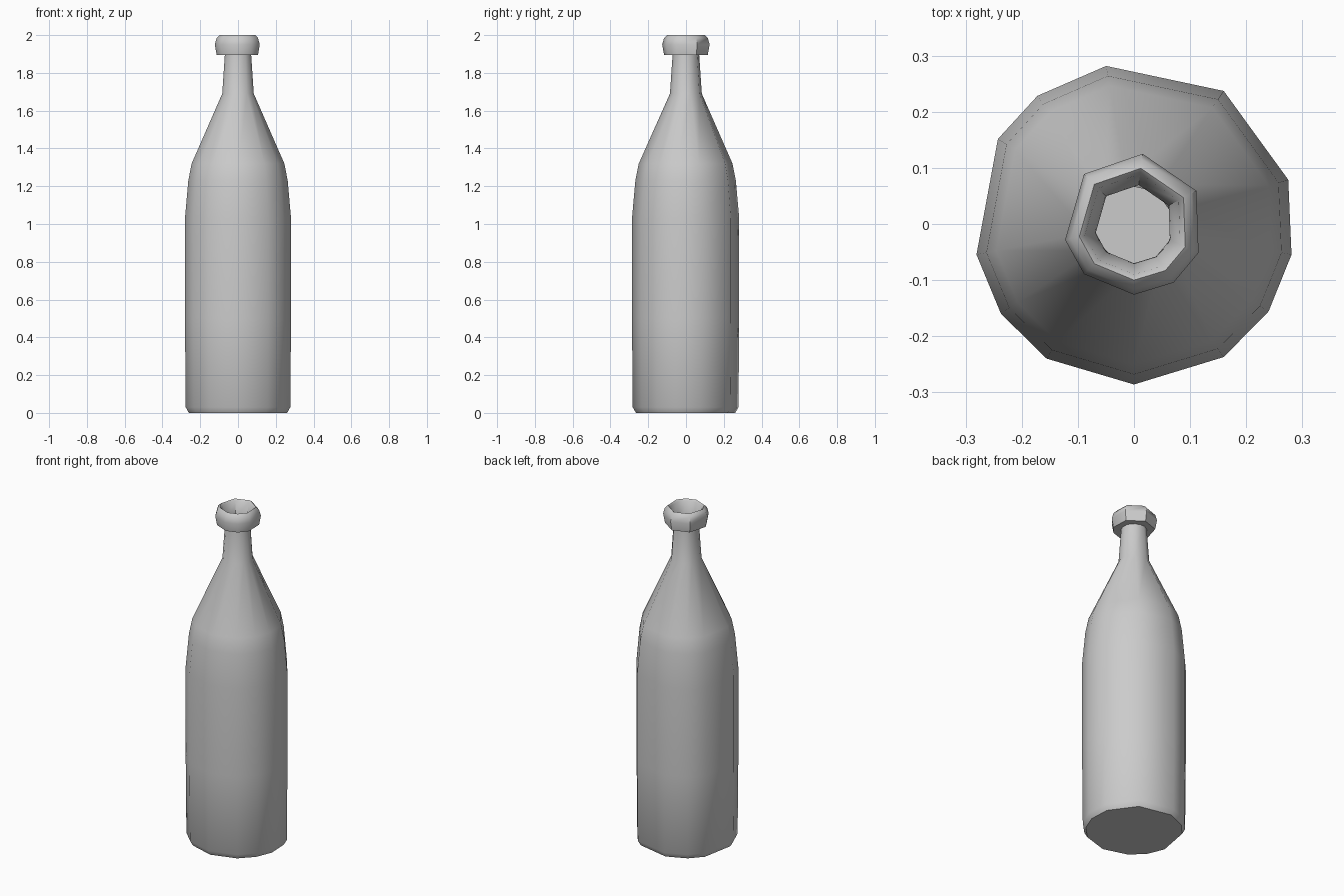
import bpy, bmesh, math

if "Cube" in bpy.data.objects:
    bpy.data.objects.remove(bpy.data.objects["Cube"])


def lathe(name, profile, angles, cap=False, loop=False):
    """Sweep an (r, z) profile round z, with corners at the given angles."""
    bm = bmesh.new()
    rings = [[bm.verts.new((r * math.cos(math.radians(a)),
                            r * math.sin(math.radians(a)), z)) for a in angles]
             for r, z in profile]
    n = len(angles)
    pairs = list(zip(rings, rings[1:]))
    if loop:
        pairs.append((rings[-1], rings[0]))
    for low, high in pairs:
        for i in range(n):
            j = (i + 1) % n
            bm.faces.new((low[i], low[j], high[j], high[i]))
    if cap:
        bm.faces.new(rings[0][::-1])
    bmesh.ops.recalc_face_normals(bm, faces=bm.faces)
    mesh = bpy.data.meshes.new(name)
    bm.to_mesh(mesh)
    bm.free()
    ob = bpy.data.objects.new(name, mesh)
    bpy.context.collection.objects.link(ob)
    bpy.ops.object.select_all(action='DESELECT')
    ob.select_set(True)
    bpy.context.view_layer.objects.active = ob
    bpy.ops.object.shade_smooth_by_angle(angle=math.radians(50))
    return ob


# Body, shoulder and neck: thin open shell with uneven low-poly corners
body_angles = [-90, -56, -33, -11, 16, 56, 100, 127, 148, 191, 214, 237]
body_profile = [(0.265, 0.0), (0.282, 0.03), (0.286, 0.5), (0.286, 1.03),
                (0.268, 1.23), (0.25, 1.32), (0.085, 1.69), (0.07, 1.91)]
lathe("bottle_body", body_profile, body_angles, cap=True)

# Lip: closed ring around the mouth
lip_angles = [-90, -56, -24, 28, 83, 135, 193, 225]
lip_profile = [(0.07, 1.895), (0.116, 1.895), (0.126, 1.95), (0.116, 1.985),
               (0.1, 2.0), (0.09, 1.99), (0.072, 1.91)]
lathe("bottle_lip", lip_profile, lip_angles, loop=True)
